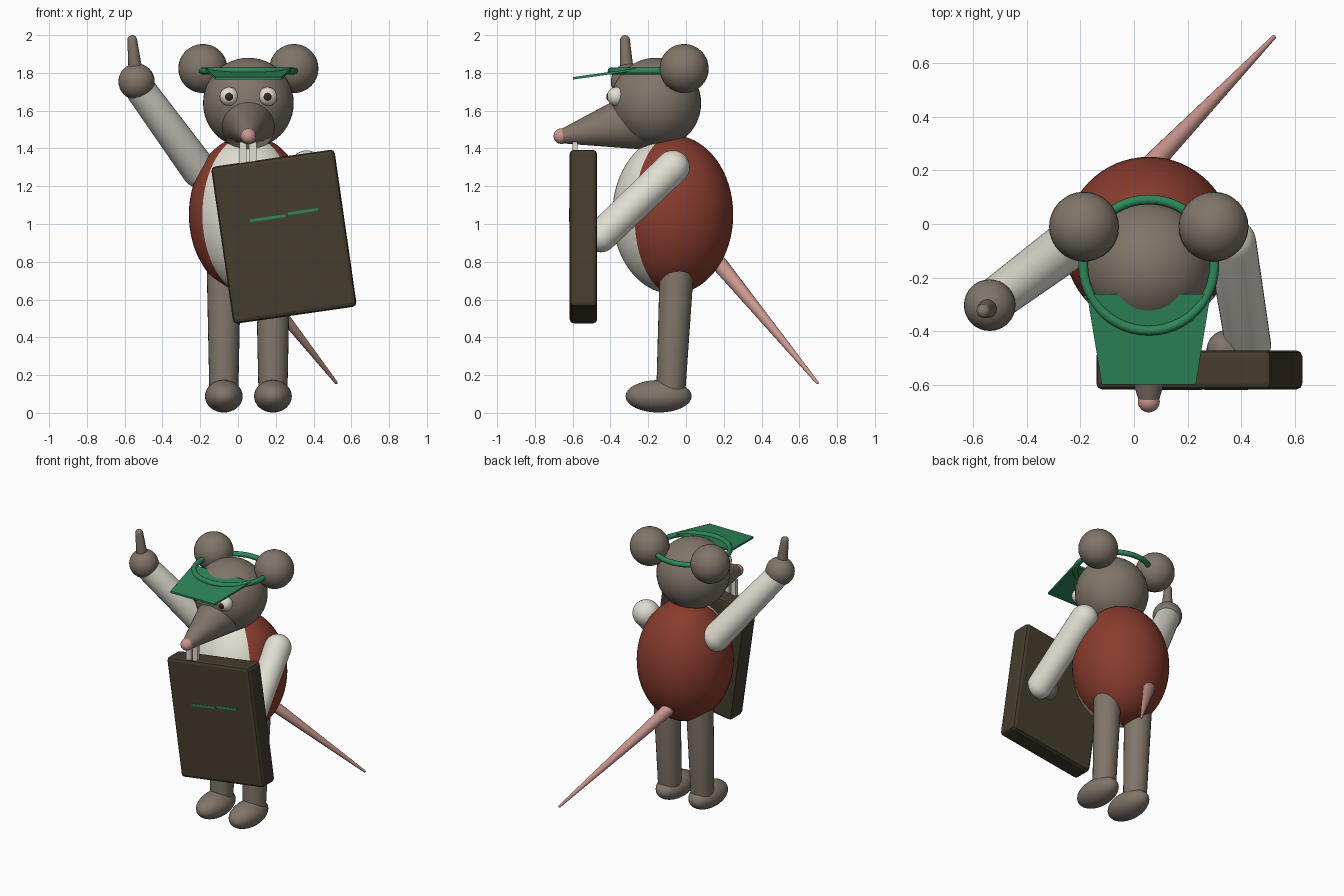
import bpy, bmesh, math
from mathutils import Vector, Matrix

if "Cube" in bpy.data.objects:
    bpy.data.objects.remove(bpy.data.objects["Cube"])


def mat(name, rgb):
    m = bpy.data.materials.new(name)
    m.diffuse_color = (*rgb, 1)
    m.use_nodes = True
    m.node_tree.nodes["Principled BSDF"].inputs["Base Color"].default_value = m.diffuse_color
    return m


FUR = mat("fur_grey_brown", (0.22, 0.178, 0.142))
RED = mat("vest_red", (0.25, 0.045, 0.027))
WHITE = mat("shirt_white", (0.76, 0.73, 0.64))
GREEN = mat("visor_green", (0.028, 0.24, 0.1))
PINK = mat("skin_pink", (0.6, 0.31, 0.275))
BROWN = mat("board_brown", (0.06, 0.045, 0.026))
DARK = mat("pupil_dark", (0.04, 0.022, 0.015))

CX = 0.055  # centre line of the animal


def make(name, bm, *mats, smooth=True):
    bmesh.ops.recalc_face_normals(bm, faces=bm.faces)
    me = bpy.data.meshes.new(name)
    for f in bm.faces:
        f.smooth = smooth
    bm.to_mesh(me)
    bm.free()
    for m in mats:
        me.materials.append(m)
    ob = bpy.data.objects.new(name, me)
    bpy.context.collection.objects.link(ob)
    return ob


def ball(name, loc, r, m, seg=32):
    """Sphere or ellipsoid; r is a number or three radii."""
    r = r if isinstance(r, tuple) else (r, r, r)
    bm = bmesh.new()
    bmesh.ops.create_uvsphere(
        bm, u_segments=seg, v_segments=seg // 2, radius=1,
        matrix=Matrix.Translation(loc) @ Matrix.Diagonal((*r, 1)))
    return make(name, bm, m)


def limb(name, a, b, ra, rb, m, seg=28):
    """Tapered rod with rounded ends from a to b."""
    a, b = Vector(a), Vector(b)
    length = (b - a).length
    arc = [i * math.pi / 16 for i in range(9)]
    prof = [(ra * math.sin(t), -ra * math.cos(t)) for t in arc]
    prof += [(rb * math.cos(t), length + rb * math.sin(t)) for t in arc]
    place = Matrix.Translation(a) @ (b - a).to_track_quat('Z', 'Y').to_matrix().to_4x4()
    bm = bmesh.new()
    vs = [bm.verts.new((r, 0, z)) for r, z in prof]
    es = [bm.edges.new(p) for p in zip(vs, vs[1:])]
    bmesh.ops.spin(bm, geom=vs + es, cent=(0, 0, 0), axis=(0, 0, 1),
                   angle=2 * math.pi, steps=seg)
    bmesh.ops.remove_doubles(bm, verts=bm.verts, dist=1e-5)
    bm.transform(place)
    return make(name, bm, m)


def box(name, size, place, m):
    bm = bmesh.new()
    bmesh.ops.create_cube(bm, size=1, matrix=place @ Matrix.Diagonal((*size, 1)))
    return make(name, bm, m, smooth=False)


# Body: red vest with a white front panel
body = ball("body", (CX, -0.07, 1.05), (0.315, 0.32, 0.42), RED, 64)
body.data.materials.append(WHITE)
for p in body.data.polygons:
    dx, dy = p.center.x - CX, p.center.y + 0.07
    if dy < -0.62 * math.hypot(dx, dy):
        p.material_index = 1

# Head, snout and nose
ball("head", (CX, -0.16, 1.64), 0.24, FUR, 48)
limb("snout", (CX, -0.22, 1.556), (CX, -0.65, 1.465), 0.168, 0.04, FUR, 40)
ball("nose", (CX, -0.66, 1.465), 0.041, PINK)

# Mirrored parts of the head and the legs
for s, side in ((-1, "left"), (1, "right")):
    ball(f"ear_{side}", (CX + s * 0.241, -0.01, 1.823), 0.13, FUR)
    ball(f"eye_{side}", (CX + s * 0.102, -0.368, 1.675), 0.05, WHITE, 24)
    ball(f"pupil_{side}", (CX + s * 0.102, -0.406, 1.674), (0.024, 0.016, 0.024), DARK, 16)
    box(f"tooth_{side}", (0.038, 0.026, 0.12),
        Matrix.Translation((CX + s * 0.026 - 0.003, -0.588, 1.375)), WHITE)
    x = CX + s * 0.13
    limb(f"leg_{side}", (x, -0.05, 0.74), (x, -0.08, 0.12), 0.09, 0.077, FUR)
    ball(f"foot_{side}", (x, -0.145, 0.088), (0.1, 0.175, 0.086), FUR)

# Visor band
R, T = 0.244, 0.018
bm = bmesh.new()
ring = bmesh.ops.create_circle(bm, segments=12, radius=T,
                               matrix=Matrix.Translation((R, 0, 0)) @ Matrix.Rotation(math.pi / 2, 4, 'X'))
bmesh.ops.spin(bm, geom=ring["verts"] + list({e for v in ring["verts"] for e in v.link_edges}),
               cent=(0, 0, 0), axis=(0, 0, 1), angle=2 * math.pi, steps=48)
bmesh.ops.remove_doubles(bm, verts=bm.verts, dist=1e-5)
bm.transform(Matrix.Translation((CX, -0.153, 1.81)))
make("visor_band", bm, GREEN)

# Visor brim: thin sloping plate
bm = bmesh.new()
outline = [(-0.23, -0.26, 1.812), (-0.175, -0.597, 1.765),
           (0.175, -0.597, 1.765), (0.23, -0.26, 1.812)]
face = bm.faces.new([bm.verts.new((CX + x, y, z)) for x, y, z in outline])
top = bmesh.ops.extrude_face_region(bm, geom=[face])["geom"]
bmesh.ops.translate(bm, vec=(0, 0, 0.013),
                    verts=[v for v in top if isinstance(v, bmesh.types.BMVert)])
make("visor_brim", bm, GREEN, smooth=False)

# Raised arm with pointing finger
limb("raised_sleeve", (-0.205, -0.05, 1.285), (-0.515, -0.28, 1.71), 0.094, 0.081, WHITE)
ball("raised_hand", (-0.537, -0.302, 1.754), 0.096, FUR)
limb("pointing_finger", (-0.545, -0.315, 1.83), (-0.56, -0.323, 1.974), 0.036, 0.026, FUR, 20)

# Lowered arm holding the board
limb("lowered_sleeve", (0.365, -0.07, 1.30), (0.425, -0.45, 0.935), 0.09, 0.085, WHITE)
ball("lowered_hand", (0.345, -0.47, 0.95), 0.075, FUR)

# Tail
limb("tail", (0.025, 0.18, 0.785), (0.52, 0.695, 0.16), 0.042, 0.008, PINK, 20)

# Tilted board with bevelled edges
tilt = Matrix.Translation((0.243, -0.543, 0.933)) @ Matrix.Rotation(math.radians(-8.2), 4, 'Y')
board = box("board", (0.66, 0.145, 0.84), tilt, BROWN)
bev = board.modifiers.new("soft_edges", 'BEVEL')
bev.width = 0.022
bev.segments = 2

# Painted stripes on the board front
for name, x, z, w in (("stripe_a", -0.07, 0.109, 0.19), ("stripe_b", 0.118, 0.117, 0.16)):
    box(name, (w, 0.004, 0.015), tilt @ Matrix.Translation((x, -0.0735, z)), GREEN)
